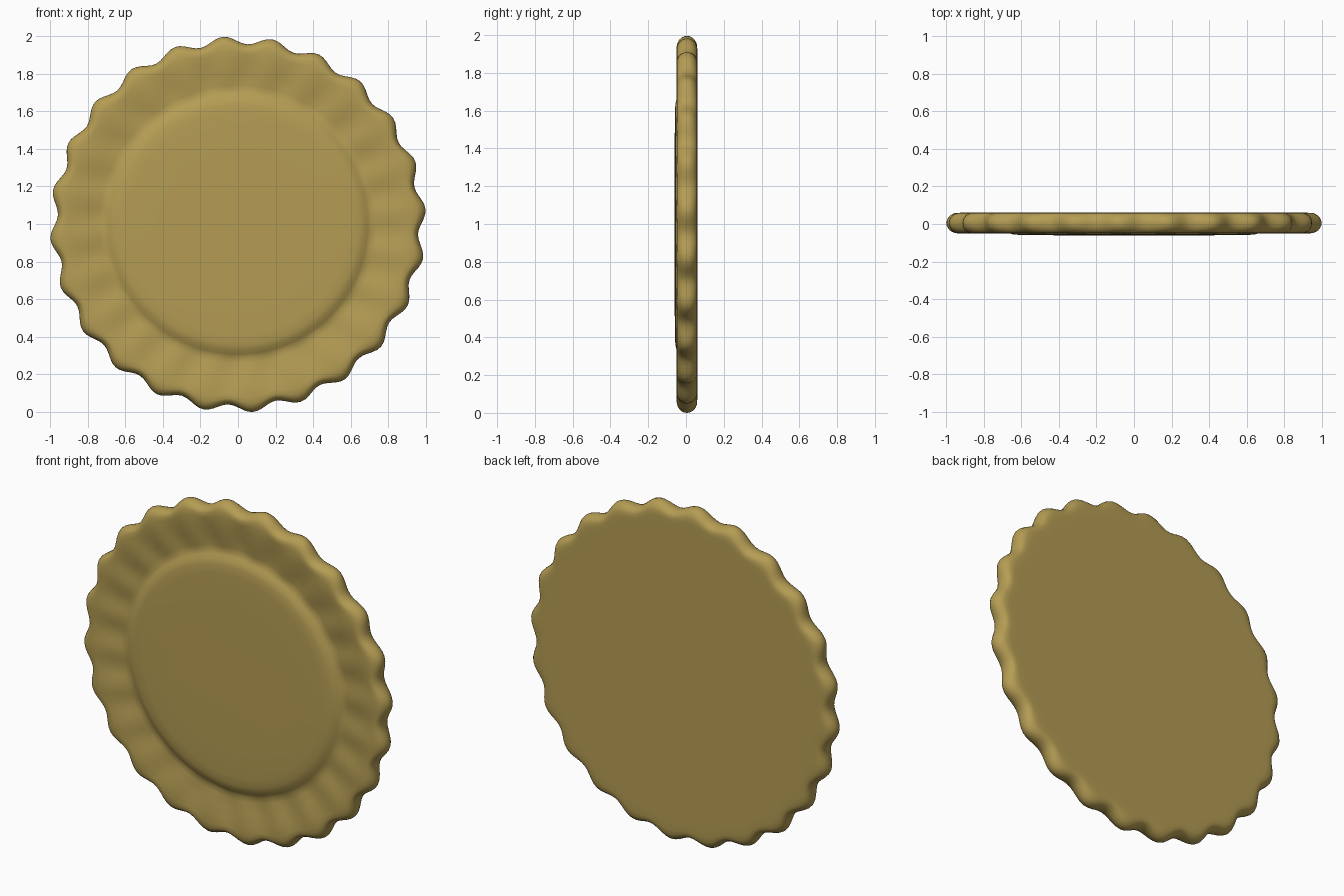
import bpy, bmesh, math

if "Cube" in bpy.data.objects:
    bpy.data.objects.remove(bpy.data.objects["Cube"])

LOBES = 24
SEG = LOBES * 10
PHASE = math.radians(4.5)
R_MEAN, LOBE = 0.98, 0.021

# single golden colour
gold = bpy.data.materials.new("golden_crust")
gold.diffuse_color = (0.46, 0.335, 0.088, 1)
gold.use_nodes = True
gold.node_tree.nodes["Principled BSDF"].inputs["Base Color"].default_value = gold.diffuse_color

# cross-section from back to front: radius, y, lobe weight, surface lobe height
profile = [(0.45, 0.06, 0, 0), (0.88, 0.06, 0.2, 0), (0.918, 0.06, 0.4, 0)]
for i in range(1, 12):                       # rounded outer edge
    a = math.pi / 2 - math.pi * i / 12
    profile.append((R_MEAN - 0.052 + 0.052 * math.cos(a),
                    0.005 + 0.055 * math.sin(a), 0.5 + 0.5 * math.cos(a), 0))
profile += [(0.915, -0.049, 0.5, 0.002), (0.87, -0.045, 0.2, 0.004),
            (0.80, -0.036, 0, 0.005), (0.74, -0.027, 0, 0.004),
            (0.71, -0.026, 0, 0.001),        # shallow groove
            (0.69, -0.035, 0, 0), (0.67, -0.048, 0, 0),
            (0.64, -0.056, 0, 0), (0.59, -0.059, 0, 0), (0.4, -0.06, 0, 0)]

# scalloped disc
bm = bmesh.new()
rings = []
for r, y, w, h in profile:
    ring = []
    for s in range(SEG):
        t = 2 * math.pi * s / SEG
        wave = math.cos(LOBES * (t - PHASE))
        rad = r + LOBE * w * wave
        ring.append(bm.verts.new((rad * math.cos(t), y - h * wave,
                                  1 + rad * math.sin(t))))
    rings.append(ring)
for a, b in zip(rings, rings[1:]):
    for s in range(SEG):
        n = (s + 1) % SEG
        bm.faces.new((a[s], a[n], b[n], b[s]))
bm.faces.new(rings[0])
bm.faces.new(rings[-1])
bmesh.ops.recalc_face_normals(bm, faces=bm.faces[:])

# stand on z = 0
low = min(v.co.z for v in bm.verts)
for v in bm.verts:
    v.co.z -= low

mesh = bpy.data.meshes.new("scalloped_disc")
bm.to_mesh(mesh)
bm.free()
mesh.materials.append(gold)
disc = bpy.data.objects.new("scalloped_disc", mesh)
bpy.context.collection.objects.link(disc)
bpy.context.view_layer.objects.active = disc
disc.select_set(True)
bpy.ops.object.shade_smooth_by_angle(angle=math.radians(40))
